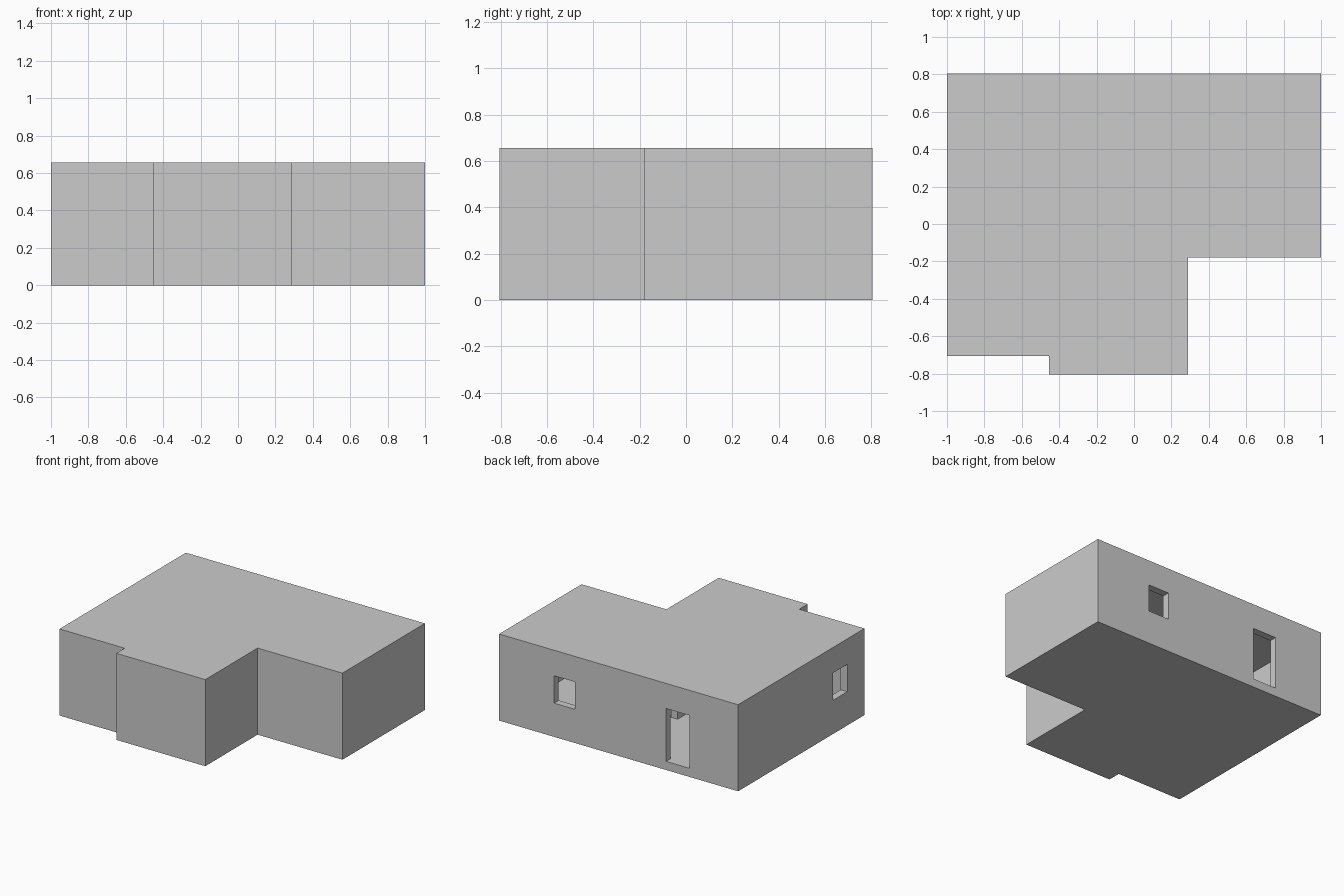
import bpy
import bmesh

if "Cube" in bpy.data.objects:
    bpy.data.objects.remove(bpy.data.objects["Cube"])

H, T = 0.655, 0.055          # building height, wall thickness
FLOOR, CEIL = 0.065, 0.61    # inside floor and ceiling levels
BACK, LEFT = 0.805, -1.0


def prism(name, outline, z0, z1):
    """Extrude a flat outline between two heights."""
    bm = bmesh.new()
    face = bm.faces.new([bm.verts.new((x, y, z0)) for x, y in outline])
    ext = bmesh.ops.extrude_face_region(bm, geom=[face])
    for v in ext["geom"]:
        if isinstance(v, bmesh.types.BMVert):
            v.co.z = z1
    bmesh.ops.recalc_face_normals(bm, faces=bm.faces)
    mesh = bpy.data.meshes.new(name)
    bm.to_mesh(mesh)
    bm.free()
    obj = bpy.data.objects.new(name, mesh)
    bpy.context.collection.objects.link(obj)
    return obj


def box(name, x0, x1, y0, y1, z0, z1):
    return prism(name, [(x0, y0), (x1, y0), (x1, y1), (x0, y1)], z0, z1)


def footprint(t):
    """Stepped building outline, inset by t."""
    return [(-1 + t, -0.705 + t), (-0.455 + t, -0.705 + t),
            (-0.455 + t, -0.805 + t), (0.29 - t, -0.805 + t),
            (0.29 - t, -0.18 + t), (1 - t, -0.18 + t),
            (1 - t, BACK - t), (-1 + t, BACK - t)]


# Outer building block
house = prism("house_shell", footprint(0), 0, H)

# Hollow interior, back door, back window, left window
cutters = [
    prism("interior_cutter", footprint(T), FLOOR, CEIL),
    box("back_door_cutter", -0.595, -0.397, BACK - 0.1, BACK + 0.1, FLOOR, 0.465),
    box("back_window_cutter", 0.367, 0.54, BACK - 0.1, BACK + 0.1, 0.255, 0.462),
    box("left_window_cutter", LEFT - 0.1, LEFT + 0.1, -0.5, -0.33, 0.255, 0.462),
]
for c in cutters:
    c.hide_render = True
    mod = house.modifiers.new(c.name, "BOOLEAN")
    mod.operation = "DIFFERENCE"
    mod.solver = "EXACT"
    mod.object = c

# Apply the cuts and remove the helpers
bpy.context.view_layer.update()
dg = bpy.context.evaluated_depsgraph_get()
cut_mesh = bpy.data.meshes.new_from_object(house.evaluated_get(dg))
house.modifiers.clear()
house.data = cut_mesh
for c in cutters:
    bpy.data.objects.remove(c, do_unlink=True)

# Inside partition wall running from the front wall, seen through the door
box("partition_wall", -0.07, -0.07 + T, -0.805 + T, 0.2, FLOOR, CEIL)
